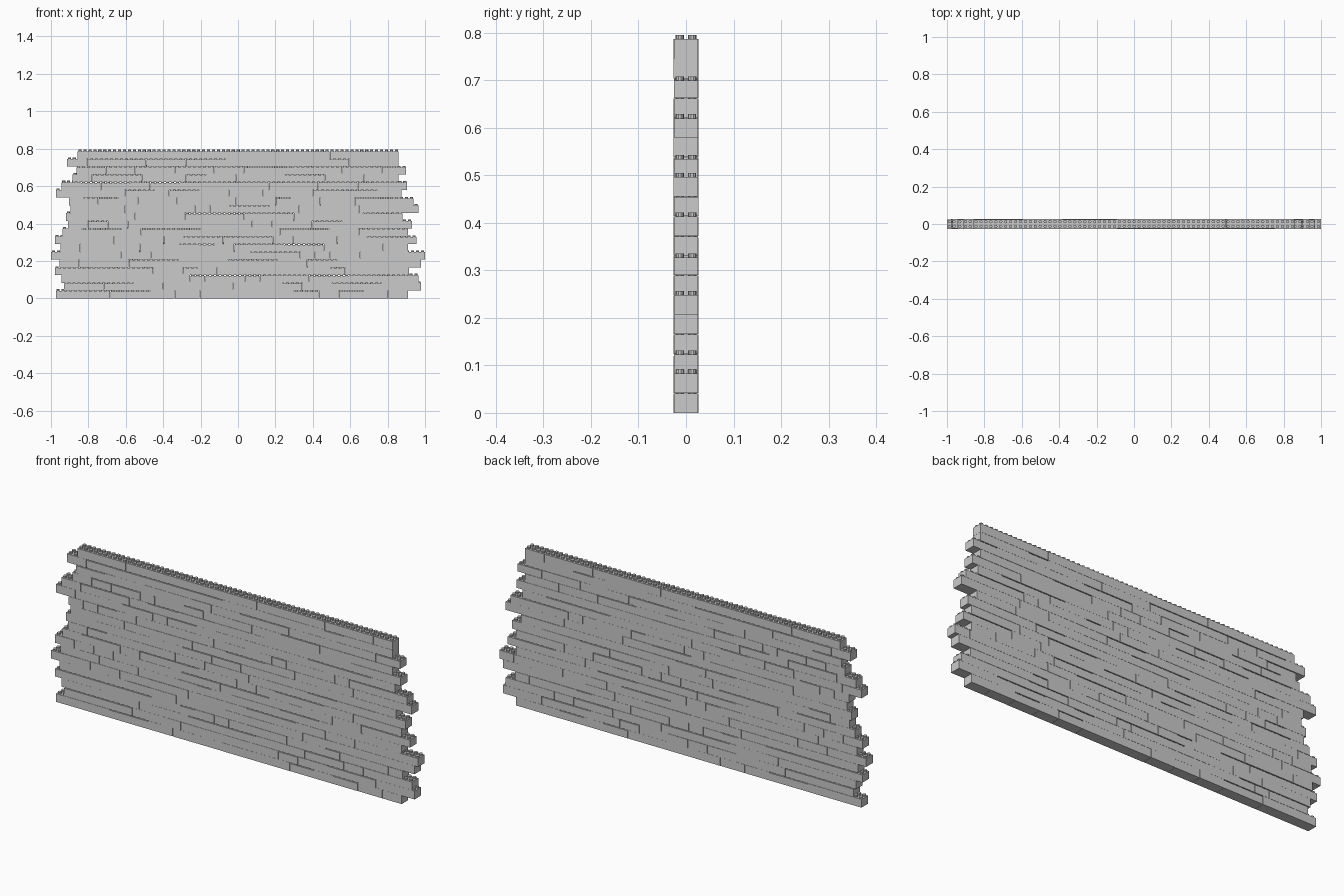
import bpy, bmesh, random
from mathutils import Matrix

if "Cube" in bpy.data.objects:
    bpy.data.objects.remove(bpy.data.objects["Cube"])

random.seed(7)
ROW_H = 0.0414       # height of one course
DEPTH = 0.052
PITCH = 0.0265       # stud spacing
STUD_R, STUD_H = 0.0088, 0.0085

# left and right end of each course, bottom to top
ends = [(-.975, .91), (-.93, .98), (-.945, .965), (-.98, .915), (-.955, .98),
        (-1.0, 1.0), (-.95, .91), (-.98, .955), (-.94, .91), (-.91, .93),
        (-.92, .88), (-.895, .965), (-.905, .94), (-.975, .875), (-.945, .905),
        (-.885, .86), (-.865, .90), (-.915, .86), (-.858, .86)]

# joints that can be read in the top and bottom courses
fixed = {0: [-.68, -.46, -.33, -.21, -.06, .30, .42, .54, .66, .80],
         18: [-.59, -.37, -.10, .12, .48, .75]}


def add_brick(bm, n, x0, pitch, z, h):
    """Solid block n studs long with two rows of round studs."""
    length = n * pitch - 0.0012
    y = random.uniform(-.0005, .0005)
    box = (Matrix.Translation((x0 + n * pitch / 2, y, z + h / 2))
           @ Matrix.Diagonal((length, DEPTH - .001, h, 1)))
    bmesh.ops.create_cube(bm, size=1, matrix=box)
    for i in range(n):
        for s in (-1, 1):
            place = Matrix.Translation((x0 + (i + .5) * pitch, y + s * DEPTH / 4,
                                        z + h + STUD_H / 2 - .0005))
            bmesh.ops.create_cone(bm, cap_ends=True, cap_tris=False, segments=10,
                                  radius1=STUD_R, radius2=STUD_R,
                                  depth=STUD_H + .001, matrix=place)


def split_course(row, x0, total, pitch, previous):
    """Stud positions of the joints, avoiding those of the course below."""
    if row in fixed:
        return [round((x - x0) / pitch) for x in fixed[row]] + [total]
    joints, at = [], 0
    while total - at > 12:
        for attempt in range(8):
            step = random.choice((3, 4, 4, 6, 6, 8, 8, 10))
            x = x0 + (at + step) * pitch
            if all(abs(x - p) > .02 for p in previous):
                break
        at += step
        joints.append(at)
    return joints + [total]


# wall courses
previous = []
for row, (xa, xb) in enumerate(ends):
    total = round((xb - xa) / PITCH)
    pitch = (xb - xa) / total
    joints = split_course(row, xa, total, pitch, previous)
    bm = bmesh.new()
    start = 0
    for end in joints:
        # some bricks sit a little low, leaving a slit that shows the studs
        slack = 0.0003 if row == len(ends) - 1 else random.choice((.0003, .0003, .001, .004))
        add_brick(bm, end - start, xa + start * pitch, pitch, row * ROW_H, ROW_H - slack)
        start = end
    previous = [xa + j * pitch for j in joints]
    mesh = bpy.data.meshes.new(f"brick_course_{row + 1:02d}")
    bm.to_mesh(mesh)
    bm.free()
    bpy.context.collection.objects.link(bpy.data.objects.new(mesh.name, mesh))
